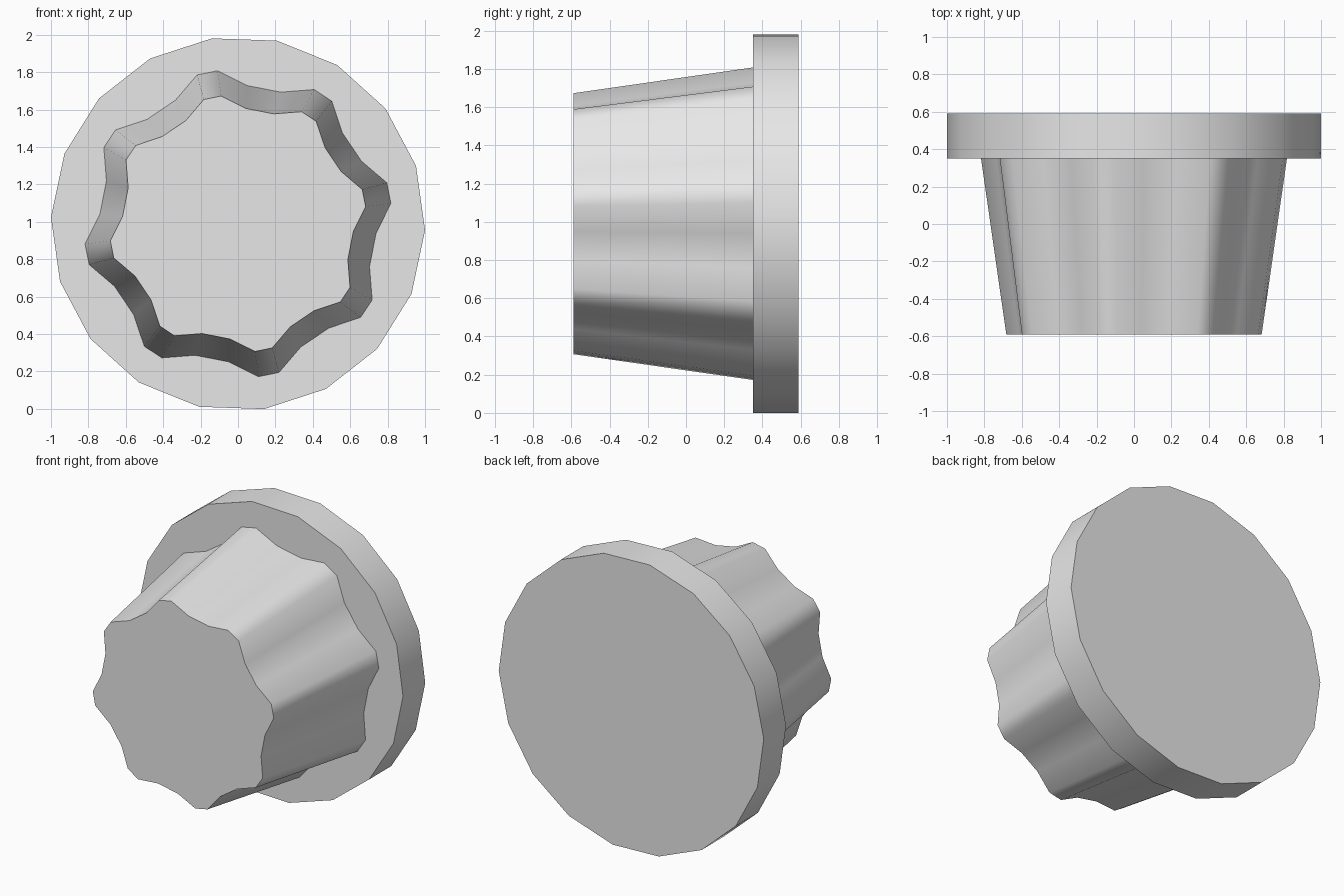
import bpy, math

if "Cube" in bpy.data.objects:
    bpy.data.objects.remove(bpy.data.objects["Cube"])

CZ = 0.99  # height of the knob axis

grey = bpy.data.materials.new("light grey")
grey.diffuse_color = (0.8, 0.8, 0.8, 1)
grey.use_nodes = True
grey.node_tree.nodes["Principled BSDF"].inputs["Base Color"].default_value = grey.diffuse_color


def prism(name, profile, y0, y1, s0=1.0, s1=1.0):
    """Solid along y from a polar profile (degrees, radius), scaled at each end."""
    n = len(profile)
    verts = []
    for y, s in ((y0, s0), (y1, s1)):
        for a, r in profile:
            t = math.radians(a)
            verts.append((s * r * math.cos(t), y, CZ + s * r * math.sin(t)))
    faces = [tuple(range(n)), tuple(reversed(range(n, 2 * n)))]
    faces += [(i, i + n, (i + 1) % n + n, (i + 1) % n) for i in range(n)]
    mesh = bpy.data.meshes.new(name)
    mesh.from_pydata(verts, [], faces)
    mesh.materials.append(grey)
    ob = bpy.data.objects.new(name, mesh)
    bpy.context.collection.objects.link(ob)
    bpy.ops.object.select_all(action='DESELECT')
    ob.select_set(True)
    bpy.context.view_layer.objects.active = ob
    bpy.ops.object.shade_smooth_by_angle(angle=math.radians(45))
    return ob


# 18-sided flange at the back
prism("flange", [(-2 + 20 * i, 1.0006) for i in range(18)], 0.35, 0.59)

# Tapered grip: eight blunt ridges with scooped valleys between them
grip = []
for i in range(8):
    a = 11.5 + 45 * i
    grip += [(a - 3.9, 0.825), (a + 3.9, 0.825),
             (a + 15.4, 0.74), (a + 29.6, 0.74)]
prism("grip", grip, -0.59, 0.35, 0.835, 1.0)
